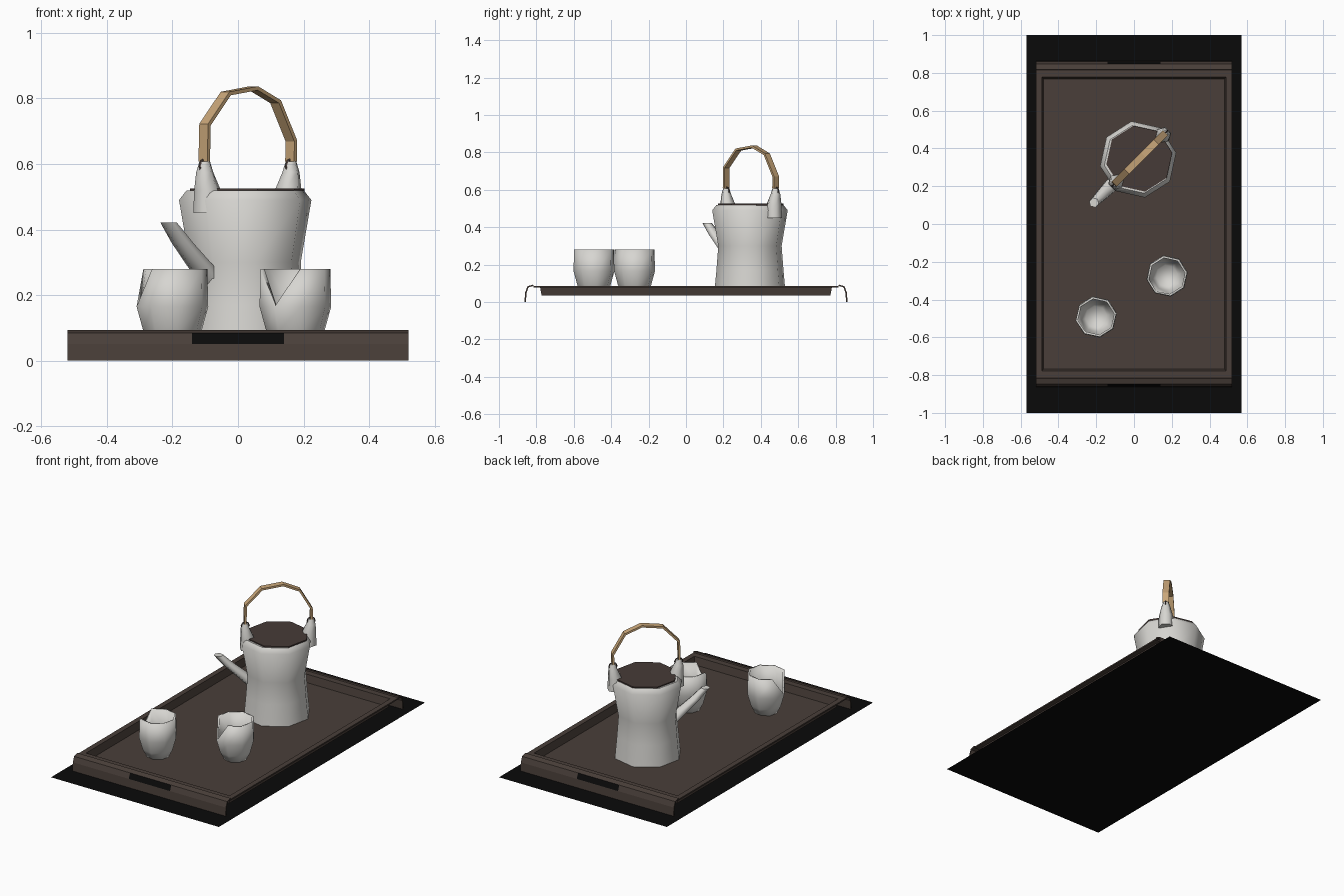
import bpy, bmesh, math
from math import sin, cos, radians
from mathutils import Vector

if "Cube" in bpy.data.objects:
    bpy.data.objects.remove(bpy.data.objects["Cube"])


def material(name, rgb):
    m = bpy.data.materials.new(name)
    m.diffuse_color = (*rgb, 1)
    m.use_nodes = True
    m.node_tree.nodes["Principled BSDF"].inputs["Base Color"].default_value = m.diffuse_color
    return m


BLACK = material("black", (0.003, 0.003, 0.003))
BROWN = material("dark_wood", (0.067, 0.049, 0.041))
LID = material("lid_wood", (0.062, 0.043, 0.038))
WHITE = material("white_ceramic", (0.68, 0.67, 0.64))
TAN = material("bamboo", (0.58, 0.38, 0.19))


def build(name, verts, faces, mats, smooth=False, thick=0, fix=True):
    me = bpy.data.meshes.new(name)
    me.from_pydata(verts, [], faces)
    for m in mats:
        me.materials.append(m)
    bm = bmesh.new()
    bm.from_mesh(me)
    if fix:
        bmesh.ops.remove_doubles(bm, verts=bm.verts, dist=1e-5)
        bmesh.ops.recalc_face_normals(bm, faces=bm.faces)
    bm.to_mesh(me)
    bm.free()
    ob = bpy.data.objects.new(name, me)
    bpy.context.collection.objects.link(ob)
    for p in me.polygons:
        p.use_smooth = smooth
    if thick:
        s = ob.modifiers.new("thickness", 'SOLIDIFY')
        s.thickness = thick
        s.offset = -1
    return ob


def loft(name, rings, mat, sides=8, turn=10, smooth=True, top=True):
    """Rings are (x, y, z, radius); horizontal polygons joined in a stack."""
    verts, faces = [], []
    for x, y, z, r in rings:
        for i in range(sides):
            a = radians(turn + 360 * i / sides)
            verts.append((x + r * cos(a), y + r * sin(a), z))
    for k in range(len(rings) - 1):
        for i in range(sides):
            j = (i + 1) % sides
            faces.append((k * sides + i, k * sides + j, (k + 1) * sides + j, (k + 1) * sides + i))
    faces.append(tuple(range(sides))[::-1])
    if top:
        n = (len(rings) - 1) * sides
        faces.append(tuple(range(n, n + sides)))
    ob = build(name, verts, faces, [mat], smooth)
    for p in ob.data.polygons:      # caps stay flat
        if len(p.vertices) == sides:
            p.use_smooth = False
    return ob


# Flat black mat under everything
build("base_mat", [(-.57, -1, 0), (.57, -1, 0), (.57, 1, 0), (-.57, 1, 0)], [(0, 1, 2, 3)], [BLACK])

# Tray: rim, sunken walls and floor
verts, faces = [], []
for hx, hy, z in [(.52, .815, .086), (.488, .778, .086), (.478, .768, .04)]:
    verts += [(-hx, -hy, z), (hx, -hy, z), (hx, hy, z), (-hx, hy, z)]
for k in (0, 4):
    for i in range(4):
        j = (i + 1) % 4
        faces.append((k + i, k + j, k + 4 + j, k + 4 + i))
faces.append((8, 9, 10, 11))
tray = build("tray", verts, faces, [BROWN], thick=.008, fix=False)

# Turned-down tray ends with a dark grip slot
for side, name in ((-1, "tray_front_lip"), (1, "tray_back_lip")):
    verts, faces = [], []
    xs = (-.52, -.14, .14, .52)
    prof = [(.815, .086), (.842, .078), (.852, .05), (.856, 0)]
    for y, z in prof:
        verts += [(x, side * y, z) for x in xs]
    for k in range(3):
        for i in range(3):
            f = (k * 4 + i, k * 4 + i + 1, k * 4 + i + 5, k * 4 + i + 4)
            faces.append(f if side > 0 else f[::-1])
    for i, f in enumerate(faces):
        faces[i] = f[::-1]
    lip = build(name, verts, faces, [BROWN, BLACK], thick=.008, fix=False)
    lip.data.polygons[4].material_index = 1

# Cups: eight-sided shells with one rim corner broken out
RINGS = [(.065, .042), (.09, .09), (.111, .165), (.108, .28)]


def cup(name, cx, cy, missing):
    verts, faces = [], []
    for r, z in RINGS:
        for i in range(8):
            a = radians(10 + 45 * i)
            verts.append((cx + r * cos(a), cy + r * sin(a), z))
    gone = 24 + missing
    for k in range(3):
        for i in range(8):
            j = (i + 1) % 8
            f = (k * 8 + i, k * 8 + j, k * 8 + 8 + j, k * 8 + 8 + i)
            faces.append(tuple(v for v in f if v != gone))
    faces.append(tuple(range(7, -1, -1)))
    ob = build(name, verts, faces, [WHITE], True, .012, fix=False)
    bm = bmesh.new()
    bm.from_mesh(ob.data)
    bmesh.ops.delete(bm, geom=[v for v in bm.verts if not v.link_faces], context='VERTS')
    bm.to_mesh(ob.data)
    bm.free()


cup("cup_left", -.2, -.492, 4)
cup("cup_right", .175, -.275, 5)

# Teapot body and lid
PX, PY = .022, .342
loft("teapot_body", [(PX, PY, .042, .194), (PX, PY, .17, .182), (PX, PY, .3, .172),
                     (PX, PY, .49, .205), (PX, PY, .519, .182)], WHITE)
loft("teapot_lid", [(PX + .006, PY + .004, .512, .177), (PX + .006, PY + .004, .526, .177)], LID, smooth=False)

# Spout
loft("spout", [(-.055, .268, .21, .045), (-.115, .21, .29, .042),
               (-.17, .155, .36, .034), (-.212, .113, .422, .026)], WHITE, sides=6, turn=45)

# Handle lugs and wire loops
HX, HY = .03, .347
d = Vector((cos(radians(45)), sin(radians(45)), 0))
for s, label in ((-1, "front"), (1, "back")):
    p = Vector((HX, HY, 0)) + d * s * .186
    q = p - d * s * .012
    loft(label + "_lug", [(q.x, q.y, .45, .045), (q.x, q.y, .52, .042), (p.x, p.y, .575, .027),
                          (p.x, p.y, .607, .017)], WHITE, sides=6, turn=15)
    bpy.ops.mesh.primitive_torus_add(major_segments=8, minor_segments=4, major_radius=.022, minor_radius=.004,
                                     location=(p.x, p.y, .593), rotation=(radians(90), 0, radians(45)))
    loop = bpy.context.object
    loop.name = label + "_handle_loop"
    loop.data.materials.append(LID)

# Arched bamboo handle: flat band swept over the lid
arch = [(-.188, .608), (-.185, .72), (-.095, .815), (.025, .831), (.12, .79), (.188, .67), (.186, .608)]
side = Vector((d.y, -d.x, 0))
verts, faces = [], []
for i, (u, z) in enumerate(arch):
    a, b = arch[max(i - 1, 0)], arch[min(i + 1, 6)]
    t = Vector((b[0] - a[0], b[1] - a[1])).normalized()
    for w, h in ((-.019, -.006), (.019, -.006), (.019, .006), (-.019, .006)):
        p = Vector((HX, HY, z)) + d * (u - t.y * h) + side * w
        p.z += t.x * h
        verts.append(p)
for k in range(6):
    for i in range(4):
        j = (i + 1) % 4
        faces.append((k * 4 + i, k * 4 + j, k * 4 + 4 + j, k * 4 + 4 + i))
faces += [(3, 2, 1, 0), (24, 25, 26, 27)]
build("handle", verts, faces, [TAN])
